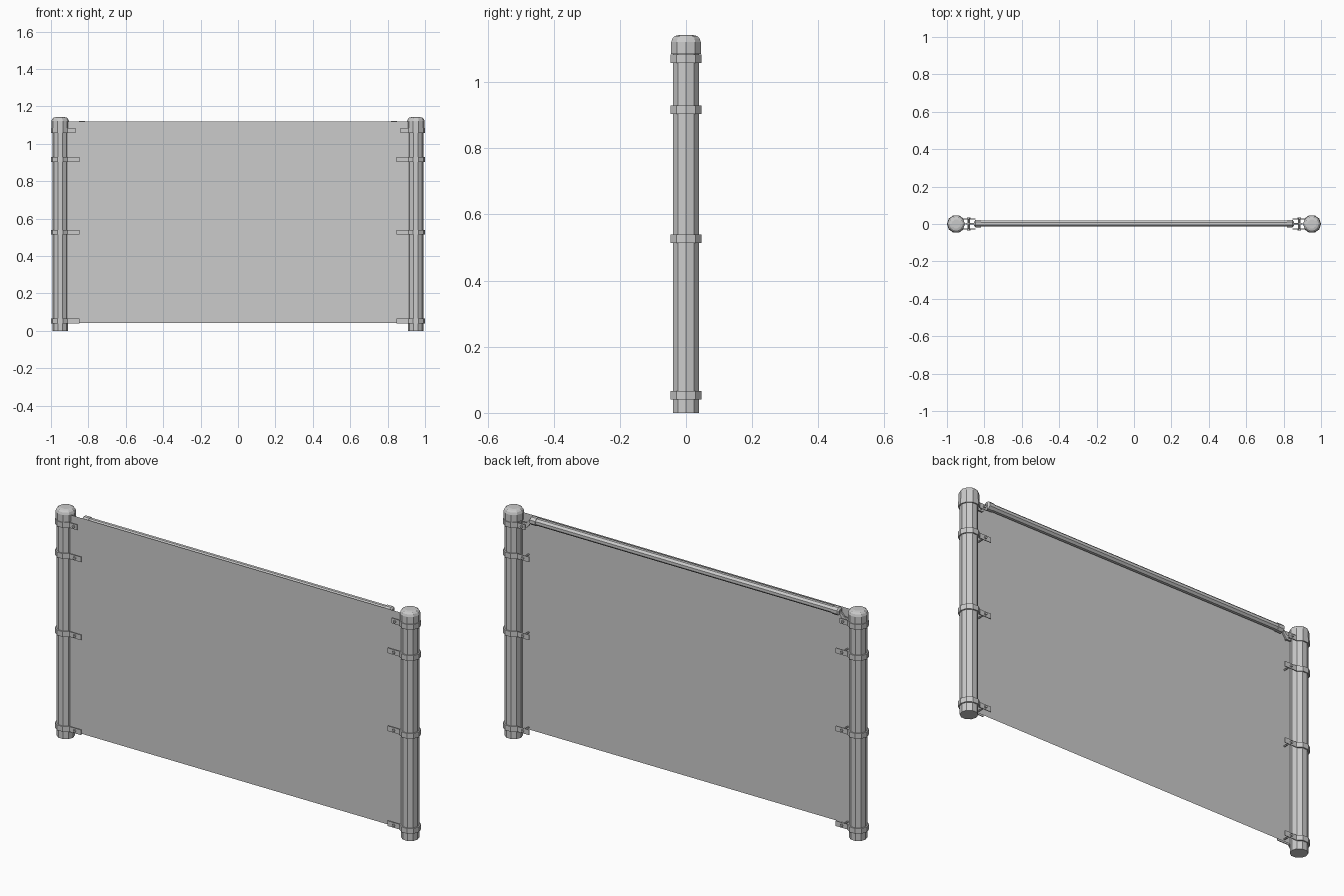
import bpy, bmesh
from math import cos, sin, pi

if "Cube" in bpy.data.objects:
    bpy.data.objects.remove(bpy.data.objects["Cube"])

POST_X = 0.951
SIDES = 10
RAIL_Y, RAIL_Z = 0.002, 1.103


def make(name, bm):
    bmesh.ops.remove_doubles(bm, verts=bm.verts, dist=1e-6)
    bmesh.ops.recalc_face_normals(bm, faces=bm.faces)
    me = bpy.data.meshes.new(name)
    bm.to_mesh(me)
    bm.free()
    ob = bpy.data.objects.new(name, me)
    bpy.context.collection.objects.link(ob)
    return ob


def lathe(name, profile, n, place, phase=0.0):
    """Rings of (radius, height), capped; place maps local xyz to the world."""
    bm = bmesh.new()
    rings = []
    for r, h in profile:
        rings.append([bm.verts.new(place(r * cos(2 * pi * i / n + phase),
                                         r * sin(2 * pi * i / n + phase), h))
                      for i in range(n)])
    for a, b in zip(rings, rings[1:]):
        for i in range(n):
            j = (i + 1) % n
            bm.faces.new((a[i], a[j], b[j], b[i]))
    bm.faces.new(rings[0])
    bm.faces.new(rings[-1])
    return make(name, bm)


def extrude_loop(name, outer, inner, place, h):
    """Open strap between two matching polylines, extruded by h."""
    bm = bmesh.new()
    rows = [[bm.verts.new(place(x, y, z)) for x, y in line]
            for line, z in ((outer, -h / 2), (outer, h / 2),
                            (inner, h / 2), (inner, -h / 2))]
    for a, b in zip(rows, rows[1:] + rows[:1]):
        for i in range(len(a) - 1):
            bm.faces.new((a[i], a[i + 1], b[i + 1], b[i]))
    for i in (0, -1):
        bm.faces.new([r[i] for r in rows])
    return make(name, bm)


def strap_line(r, arm):
    arc = [(r * cos(2 * pi * k / SIDES), r * sin(2 * pi * k / SIDES))
           for k in range(1, SIDES)]
    return [(arm, arc[0][1])] + arc + [(arm, arc[-1][1])]


for side, s in (("left", 1), ("right", -1)):
    # local +x points from the post towards the panel
    def upright(x, y, z, s=s):
        return (s * (-POST_X + x), y, z)

    # post and domed cap
    lathe(f"{side}_post", [(0.041, 0), (0.041, 1.1)], SIDES, upright)
    lathe(f"{side}_post_cap",
          [(0.047, 1.085), (0.047, 1.121), (0.043, 1.132),
           (0.036, 1.139), (0.024, 1.142)], SIDES, upright)

    # clamp bands with their arms and bolts
    for i, (z, arm, bolt) in enumerate(((0.053, 0.104, 0.07), (0.527, 0.104, 0.07),
                                        (0.916, 0.104, 0.07), (1.071, 0.082, 0.064))):
        extrude_loop(f"{side}_band_{i}", strap_line(0.049, arm), strap_line(0.0425, arm),
                     lambda x, y, h, z=z: upright(x, y, z + h), 0.026)
        lathe(f"{side}_bolt_{i}",
              [(0.007, -0.036), (0.007, -0.029), (0.004, -0.029),
               (0.004, 0.029), (0.007, 0.029), (0.007, 0.036)], 6,
              lambda x, y, h, z=z, b=bolt: upright(b + x, h, z + y))

    # rail end cup
    def along(x, y, h, s=s):
        return (s * h, RAIL_Y + x, RAIL_Z + y)

    lathe(f"{side}_rail_cup",
          [(0.012, -0.855), (0.021, -0.848), (0.021, -0.818)], 8, along, pi / 8)

    # cup tab, bent down between the top band arms
    top = [(0.05, 1.081), (0.073, 1.083), (0.1, 1.111)]
    low = [(0.05, 1.06), (0.077, 1.06), (0.1, 1.092)]
    extrude_loop(f"{side}_rail_tab", top, low,
                 lambda x, z, h: upright(x, RAIL_Y + h, z), 0.008)

# top rail
lathe("top_rail", [(0.018, -0.84), (0.018, 0.84)], 8,
      lambda x, y, h: (h, RAIL_Y + x, RAIL_Z + y), pi / 8)

# thin mesh panel in front of the rail
bm = bmesh.new()
bm.faces.new([bm.verts.new((x, -0.018, z)) for x, z in
              ((-0.915, 0.042), (0.915, 0.042), (0.915, 1.118), (-0.915, 1.118))])
make("fence_panel", bm)
